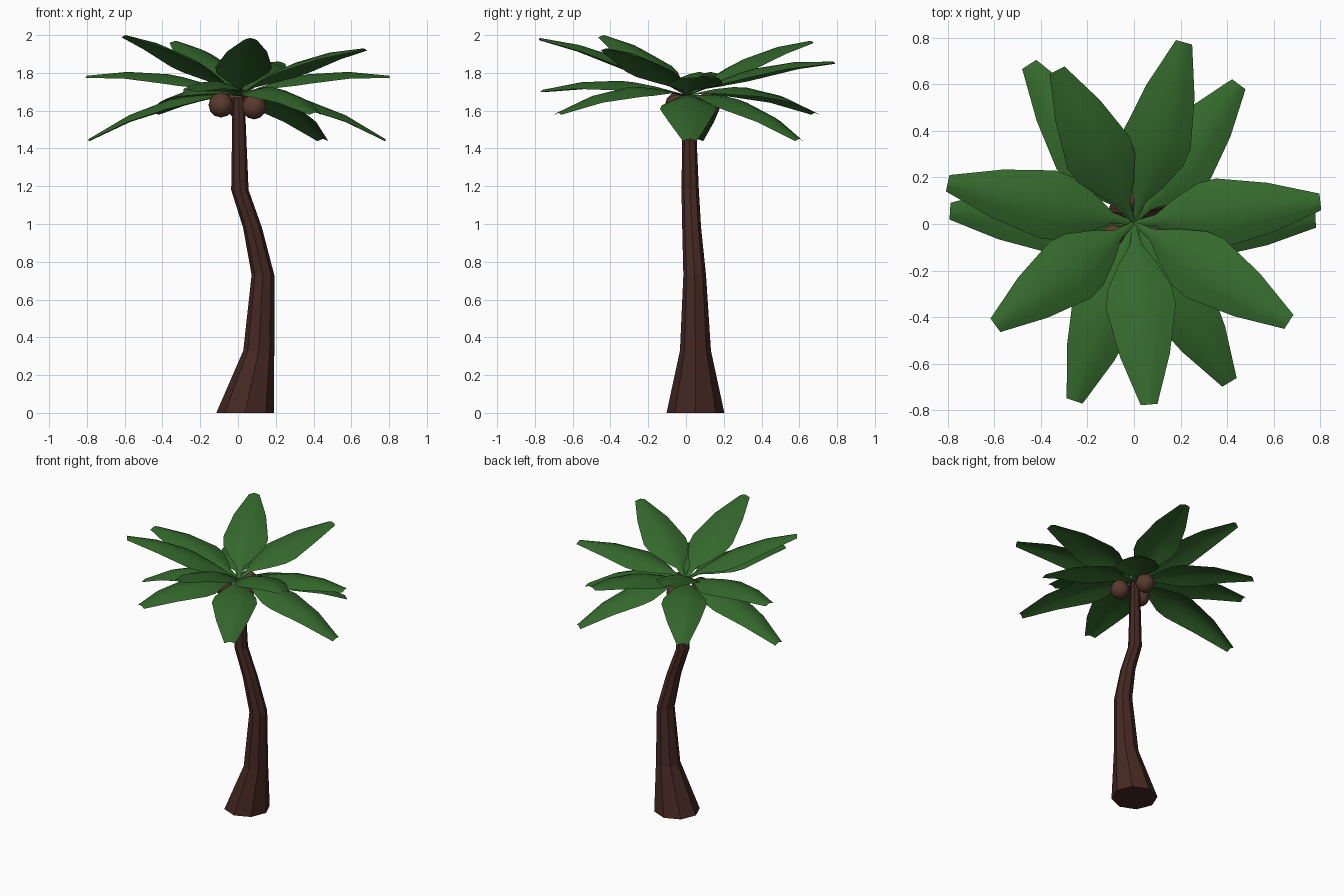
import bpy, bmesh, math
from mathutils import Vector

if "Cube" in bpy.data.objects:
    bpy.data.objects.remove(bpy.data.objects["Cube"])


def material(name, rgb):
    m = bpy.data.materials.new(name)
    m.diffuse_color = (*rgb, 1)
    m.use_nodes = True
    m.node_tree.nodes["Principled BSDF"].inputs["Base Color"].default_value = m.diffuse_color
    return m


GREEN = material("leaf green", (0.034, 0.14, 0.025))
BARK = material("bark brown", (0.06, 0.021, 0.016))
NUT = material("nut brown", (0.10, 0.042, 0.027))


def finish(bm, name, mat, smooth):
    mesh = bpy.data.meshes.new(name)
    bm.normal_update()
    for f in bm.faces:
        f.smooth = smooth
    bm.to_mesh(mesh)
    bm.free()
    mesh.materials.append(mat)
    ob = bpy.data.objects.new(name, mesh)
    bpy.context.collection.objects.link(ob)
    return ob


# Trunk: octagonal rings (x, y, z, radius) swept along a bent path
RINGS = [(0.038, 0.05, 0.0, 0.153), (0.11, 0.05, 0.33, 0.082),
         (0.132, 0.046, 0.73, 0.06), (0.077, 0.03, 0.98, 0.05),
         (0.01, 0.022, 1.18, 0.046), (0.003, 0.015, 1.67, 0.032)]
SIDES = 8
bm = bmesh.new()
rows = []
for x, y, z, r in RINGS:
    rows.append([bm.verts.new((x + r * math.cos(i * math.tau / SIDES),
                               y + r * math.sin(i * math.tau / SIDES), z))
                 for i in range(SIDES)])
for a, b in zip(rows, rows[1:]):
    for i in range(SIDES):
        j = (i + 1) % SIDES
        bm.faces.new((a[i], a[j], b[j], b[i]))
bm.faces.new(rows[0][::-1])
bm.faces.new(rows[-1])
finish(bm, "trunk", BARK, False)

# Coconuts under the crown
for n, pos in enumerate([(-0.09, -0.045, 1.63), (0.085, -0.045, 1.62), (0.0, 0.115, 1.63)]):
    bm = bmesh.new()
    bmesh.ops.create_uvsphere(bm, u_segments=8, v_segments=6, radius=0.066)
    bmesh.ops.translate(bm, verts=bm.verts, vec=pos)
    finish(bm, f"coconut_{n + 1}", NUT, True)

# Leaves: arched blades with a raised midrib, (fraction along, half width)
CROWN = Vector((0, 0.005, 1.68))
OUTLINE = [(0, 0.008), (0.12, 0.025), (0.22, 0.08), (0.36, 0.138),
           (0.46, 0.15), (0.73, 0.107), (1, 0.036)]


def leaf(name, tip, arch):
    tip = Vector(tip)
    axis = tip - CROWN
    side = Vector((-axis.y, axis.x, 0)).normalized()
    bm = bmesh.new()
    rows = []
    for t, w in OUTLINE:
        mid = CROWN + axis * t
        mid.z += arch * math.sin(math.pi * t)
        row = []
        for s in (-1, -0.5, 0, 0.5, 1):
            p = mid + side * (w * s)
            p.z -= 0.33 * w * abs(s) ** 1.5
            row.append(bm.verts.new(p))
        rows.append(row)
    for a, b in zip(rows, rows[1:]):
        for i in range(4):
            bm.faces.new((a[i], b[i], b[i + 1], a[i + 1]))
    finish(bm, name, GREEN, True)


UPPER = [(0.665, -0.42, 1.93), (0.065, -0.775, 1.985), (-0.595, -0.435, 2.0),
         (-0.33, 0.66, 1.97), (0.215, 0.78, 1.86)]
MIDDLE = [(0.8, 0.095, 1.785), (-0.8, 0.175, 1.785), (-0.255, -0.76, 1.71)]
LOWER = [(0.45, 0.6, 1.45), (0.78, 0.02, 1.45), (0.41, -0.68, 1.59),
         (-0.79, 0.055, 1.45), (-0.45, 0.685, 1.59)]
for tier, tips, arch in (("upper", UPPER, 0.06), ("middle", MIDDLE, 0.065), ("lower", LOWER, 0.085)):
    for n, tip in enumerate(tips):
        leaf(f"{tier}_leaf_{n + 1}", tip, arch)
